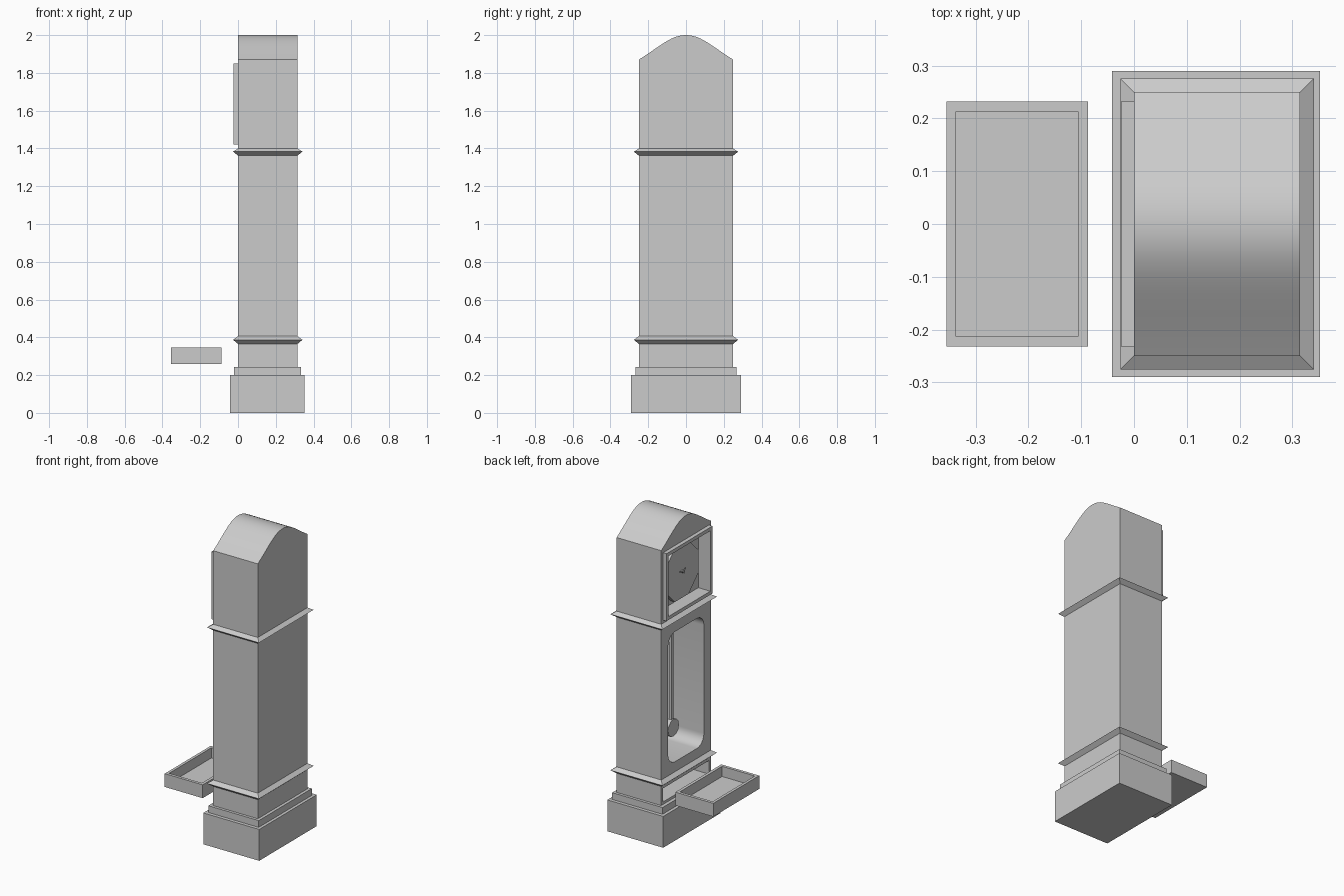
import bpy, bmesh, math
from mathutils import Vector

if "Cube" in bpy.data.objects:
    bpy.data.objects.remove(bpy.data.objects["Cube"])

# The clock dial, door and drawer face -x.

def finish(name, bm, smooth=False):
    bmesh.ops.recalc_face_normals(bm, faces=bm.faces)
    me = bpy.data.meshes.new(name)
    bm.to_mesh(me)
    bm.free()
    ob = bpy.data.objects.new(name, me)
    bpy.context.collection.objects.link(ob)
    if smooth:
        shade(ob)
    return ob

def shade(ob):
    bpy.ops.object.select_all(action='DESELECT')
    ob.select_set(True)
    bpy.context.view_layer.objects.active = ob
    bpy.ops.object.shade_smooth_by_angle(angle=math.radians(30))

def prism(name, pts, x0, x1):
    """Extrude a (y, z) outline along x."""
    bm = bmesh.new()
    f = bm.faces.new([bm.verts.new((x0, y, z)) for y, z in pts])
    r = bmesh.ops.extrude_face_region(bm, geom=[f])
    bmesh.ops.translate(bm, vec=(x1 - x0, 0, 0),
                        verts=[v for v in r['geom'] if isinstance(v, bmesh.types.BMVert)])
    return finish(name, bm)

def box(name, x0, x1, hy, z0, z1):
    return prism(name, [(-hy, z0), (hy, z0), (hy, z1), (-hy, z1)], x0, x1)

def ngon(n, r, cz, phase=0.0):
    return [(r * math.cos(phase + 2 * math.pi * i / n),
             cz + r * math.sin(phase + 2 * math.pi * i / n)) for i in range(n)]

def rounded(hy, z0, z1, r, n=8):
    pts = []
    for k, (sy, cz) in enumerate([(1, z1 - r), (-1, z1 - r), (-1, z0 + r), (1, z0 + r)]):
        for i in range(n + 1):
            a = math.pi / 2 * (k + i / n)
            pts.append((sy * (hy - r) + r * math.cos(a), cz + r * math.sin(a)))
    return pts

def cut(ob, cutter):
    m = ob.modifiers.new("cut", 'BOOLEAN')
    m.operation = 'DIFFERENCE'
    m.solver = 'EXACT'
    m.object = cutter
    bpy.context.view_layer.objects.active = ob
    bpy.ops.object.modifier_apply(modifier=m.name)
    bpy.data.objects.remove(cutter)

W, D = 0.25, 0.315

# case: tall body with an arched roof
arch = []
ctrl = [Vector(p) for p in ((0.25, 1.87), (0.13, 1.945), (0.08, 2.0), (0.0, 2.0))]
for i in range(13):
    t = i / 12
    p = sum((c * w for c, w in zip(ctrl, ((1-t)**3, 3*t*(1-t)**2, 3*t*t*(1-t), t**3))), Vector((0, 0)))
    arch.append((p.x, p.y))
roof = arch + [(-y, z) for y, z in reversed(arch[:-1])]
case = prism("case", [(-W, 0.2), (W, 0.2)] + roof, 0, D)

# openings: dial recess, pendulum window, drawer slot
door = box("dial_door_frame", -0.025, 0.0, 0.232, 1.42, 1.85)
for ob in (case, door):
    cut(ob, box("dial_cutter", -0.1, 0.06, 0.21, 1.442, 1.828))
cut(case, prism("window_cutter", rounded(0.18, 0.47, 1.30, 0.07), -0.1, 0.285))
cut(case, box("drawer_cutter", -0.1, 0.27, 0.233, 0.259, 0.346))
shade(case)

# stepped plinth
box("plinth", -0.042, 0.353, 0.29, 0, 0.2)
box("plinth_step", -0.022, 0.334, 0.268, 0.2, 0.243)

# pointed mouldings around the case
def moulding(name, z0, z1, z2):
    bm = bmesh.new()
    rings = []
    for z, e in ((z0, 0.0), (z1, 0.026), (z2, 0.0)):
        rings.append([bm.verts.new((x, y, z)) for x, y in
                      ((-e, -W-e), (D+e, -W-e), (D+e, W+e), (-e, W+e))])
    for a, b in zip(rings, rings[1:]):
        for i in range(4):
            j = (i + 1) % 4
            bm.faces.new((a[i], a[j], b[j], b[i]))
    bm.faces.new(rings[0])
    bm.faces.new(rings[-1])
    return finish(name, bm)

moulding("lower_moulding", 0.365, 0.387, 0.406)
moulding("upper_moulding", 1.362, 1.383, 1.40)

# octagonal dial with hub and hands
prism("dial", ngon(8, 0.184, 1.635, math.pi / 8), 0.03, 0.06)
prism("dial_hub", ngon(8, 0.008, 1.635), 0.012, 0.03)
def hand(name, length, angle, x):
    c, s = math.cos(angle), math.sin(angle)
    w = 0.003
    pts = [(0, -w), (length, -w), (length, w), (0, w)]
    return prism(name, [(u*c - v*s, 1.635 + u*s + v*c) for u, v in pts], x, x + 0.004)
hand("hour_hand", 0.03, math.radians(150), 0.018)
hand("minute_hand", 0.045, math.radians(20), 0.013)

# pendulum
prism("pendulum_rod", [(-0.01, 0.62), (0.01, 0.62), (0.01, 1.31), (-0.01, 1.31)], 0.095, 0.112)
prism("pendulum_bob", ngon(12, 0.055, 0.62), 0.088, 0.118)

# drawer pulled out in front
drawer = box("drawer", -0.355, -0.087, 0.232, 0.26, 0.345)
cut(drawer, box("tray_cutter", -0.337, -0.106, 0.213, 0.28, 0.4))
